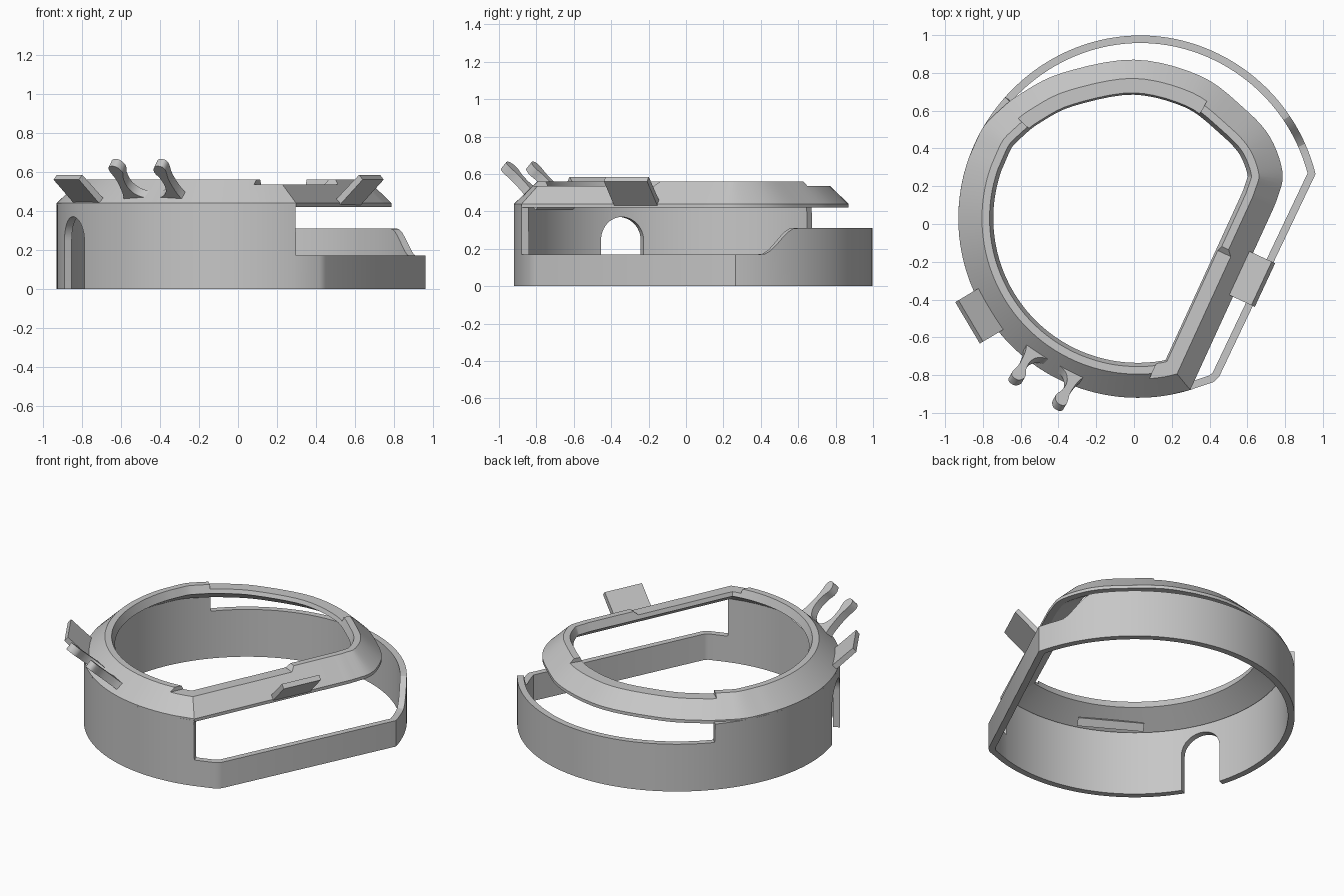
import bpy, bmesh, math
from mathutils import Vector

if "Cube" in bpy.data.objects:
    bpy.data.objects.remove(bpy.data.objects["Cube"])

grey = bpy.data.materials.new("plain grey")
grey.use_nodes = True
grey.diffuse_color = (0.57, 0.57, 0.57, 1)
grey.node_tree.nodes["Principled BSDF"].inputs["Base Color"].default_value = (0.57, 0.57, 0.57, 1)

X, Y, Z = Vector((1, 0, 0)), Vector((0, 1, 0)), Vector((0, 0, 1))
CENTRE = Vector((0.02, 0.03))


def make_object(name, bm):
    bmesh.ops.recalc_face_normals(bm, faces=bm.faces)
    mesh = bpy.data.meshes.new(name)
    bm.to_mesh(mesh)
    bm.free()
    mesh.materials.append(grey)
    obj = bpy.data.objects.new(name, mesh)
    bpy.context.collection.objects.link(obj)
    return obj


def circle_point(deg, radius=0.95):
    a = math.radians(deg)
    return CENTRE + radius * Vector((math.cos(a), math.sin(a)))


def spline(points, steps):
    """Catmull-Rom curve through the points."""
    p = [Vector(q) for q in points]
    p = [2 * p[0] - p[1]] + p + [2 * p[-1] - p[-2]]
    out = []
    for a, b, c, d in zip(p, p[1:], p[2:], p[3:]):
        for i in range(steps):
            t = i / steps
            out.append(b + 0.5 * t * ((c - a) + t * ((2 * a - 5 * b + 4 * c - d)
                                                     + t * (3 * b - a - 3 * c + d))))
    return out + [p[-2]]


def inset(path, dist):
    """Mitred inward offset of a counter-clockwise loop."""
    out = []
    for i, p in enumerate(path):
        d0 = (p - path[i - 1]).normalized()
        d1 = (path[(i + 1) % len(path)] - p).normalized()
        n0, n1 = Vector((-d0.y, d0.x)), Vector((-d1.y, d1.x))
        m = (n0 + n1).normalized()
        out.append(p + m * dist / m.dot(n0))
    return out


def loops_object(name, loops):
    """Bridge closed loops of 3D points into a closed tube."""
    bm = bmesh.new()
    rows = [[bm.verts.new(p) for p in loop] for loop in loops]
    n = len(rows[0])
    for r, row in enumerate(rows):
        nxt = rows[(r + 1) % len(rows)]
        for i in range(n):
            j = (i + 1) % n
            bm.faces.new((row[i], row[j], nxt[j], nxt[i]))
    return make_object(name, bm)


def prism(name, outline, origin, a, b, extrude):
    """Extrude a 2D outline lying on axes a and b, centred on its plane."""
    bm = bmesh.new()
    ends = [[bm.verts.new(origin + a * u + b * v + extrude * s) for u, v in outline]
            for s in (-0.5, 0.5)]
    bm.faces.new(ends[0])
    bm.faces.new(ends[1][::-1])
    for i in range(len(outline)):
        bm.faces.new((ends[0][i - 1], ends[0][i], ends[1][i], ends[1][i - 1]))
    return make_object(name, bm)


def frame(deg):
    a = math.radians(deg)
    return Vector((math.cos(a), math.sin(a), 0)), Vector((-math.sin(a), math.cos(a), 0))


def cut(target, cutter):
    mod = target.modifiers.new("cut", "BOOLEAN")
    mod.operation = "DIFFERENCE"
    mod.solver = "EXACT"
    mod.object = cutter
    bpy.context.view_layer.objects.active = target
    bpy.ops.object.modifier_apply(modifier=mod.name)
    bpy.data.objects.remove(cutter)


# Wall: tall on the right, a lower band round the back, lowest along the flat side
def smooth(t):
    t = min(max(t, 0), 1)
    return t * t * (3 - 2 * t)


angles = sorted([14 + 2 * i for i in range(137)] + [137.4, 137.6, 286.8, 287])
wall_path, tops = [], []
for deg in angles:
    wall_path.append(circle_point(deg, 0.97 - 0.02 * smooth((deg - 75) / 75)))
    if deg < 137.5:
        tops.append(0.17 + 0.14 * smooth((deg - 23) / 12))
    else:
        tops.append(0.43 if deg < 286.9 else 0.17)
wall_path += [Vector((0.42, -0.837)), Vector((0.45, -0.81))]
tops += [0.17, 0.17]
wall_in = inset(wall_path, 0.04)
wall = loops_object("wall", [
    [p.to_3d() for p in wall_path],
    [p.to_3d() + Z * t for p, t in zip(wall_path, tops)],
    [p.to_3d() + Z * t for p, t in zip(wall_in, tops)],
    [p.to_3d() for p in wall_in]])

# Arched doorway through the wall
radial, tangent = frame(203)
arch = [(-0.125, -0.1)] + [(-0.125 * math.cos(math.pi * i / 24),
                            0.245 + 0.125 * math.sin(math.pi * i / 24)) for i in range(25)]
arch.append((0.125, -0.1))
cut(wall, prism("arch_cutter", arch, radial * 0.92, tangent, Z, radial * 0.4))

# Sloping top ring with one flat side; the arc stops short of the mitred corner
ring_path = spline([(0.72, 0.043), (0.758, 0.135), (0.787, 0.27), (0.72, 0.46), (0.58, 0.615),
                    (0.35, 0.785), (0, 0.87), (-0.38, 0.80), (-0.6, 0.69), (-0.72, 0.595),
                    circle_point(150), circle_point(160)], 5)
ring_path += [circle_point(d) for d in range(163, 281, 3)] + [circle_point(287)]
section = [(0, 0.42), (0, 0.44), (0.125, 0.56), (0.165, 0.56), (0.185, 0.51), (0.045, 0.42)]
ring = loops_object("top_ring", [[p.to_3d() + Z * z for p in inset(ring_path, d)]
                                 for d, z in section])

# Shallow recesses in the ring, at the back and along the flat side
back = [(0.31, 0.52), (0.55, 0.93), (0, 1.2), (-0.88, 0.8), (-0.51, 0.465)]
cut(ring, prism("back_cutter", back, Z * 0.635, X, Y, Z * 0.2))
out, along = frame(-25)
side = [(-0.76, 0.535), (-0.72, 0.57), (-0.72, 0.7), (0.08, 0.7), (0.08, 0.57), (0.04, 0.535)]
cut(ring, prism("side_cutter", side, out * 0.57 + along * 0.02, along, Z, out * 0.3))

# Slanted tabs leaning outwards
for name, deg, r in (("right_tab", 210.7, 0.875), ("flat_side_tab", -25, 0.615)):
    radial, tangent = frame(deg)
    tab = [(0, 0.46), (0.02, 0.43), (0.15, 0.56), (0.13, 0.585)]
    prism(name, tab, radial * r, radial, Z, tangent * 0.255)

# Open snap clip leaning outwards at the front
radial, tangent = frame(240)
half = spline([(0.2, -0.03), (0.175, 0.04), (0.16, 0.1), (0.155, 0.19), (0.165, 0.25),
               (0.165, 0.28), (0.15, 0.297), (0.12, 0.297), (0.1, 0.275), (0.095, 0.245),
               (0.11, 0.2), (0.11, 0.13), (0.075, 0.075), (0, 0.05)], 4)
clip = [tuple(p) for p in half] + [(-p.x, p.y) for p in half[-2::-1]]
slope = (radial * 0.74 + Z * 0.68).normalized()
prism("snap_clip", clip, radial * 0.82 + Z * 0.445, tangent, slope,
      slope.cross(tangent) * 0.05)

# Smooth shading with crisp edges
for obj in bpy.data.objects:
    obj.select_set(obj.type == "MESH")
bpy.context.view_layer.objects.active = wall
bpy.ops.object.shade_smooth_by_angle(angle=math.radians(25))
